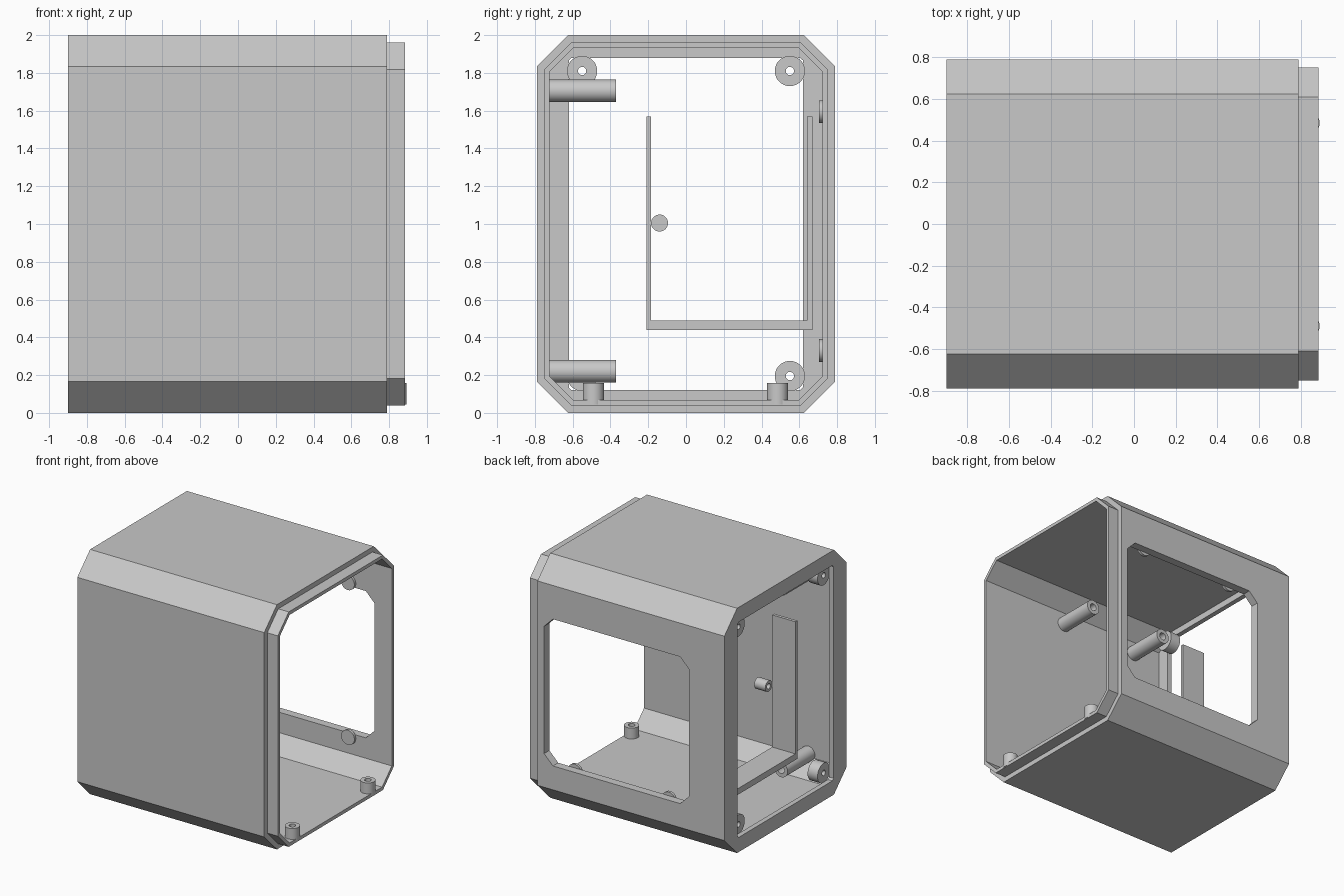
import bpy, bmesh, math
from mathutils import Matrix, Vector

cube = bpy.data.objects.get("Cube")
if cube:
    bpy.data.objects.remove(cube, do_unlink=True)

grey = bpy.data.materials.new("plain grey")
grey.use_nodes = True
colour = (0.58, 0.58, 0.58, 1)
grey.diffuse_color = colour
next(n for n in grey.node_tree.nodes if n.type == 'BSDF_PRINCIPLED').inputs["Base Color"].default_value = colour


def finish(name, bm, smooth=False):
    bmesh.ops.recalc_face_normals(bm, faces=bm.faces)
    mesh = bpy.data.meshes.new(name)
    bm.to_mesh(mesh)
    bm.free()
    mesh.materials.append(grey)
    obj = bpy.data.objects.new(name, mesh)
    bpy.context.collection.objects.link(obj)
    bpy.ops.object.select_all(action='DESELECT')
    obj.select_set(True)
    bpy.context.view_layer.objects.active = obj
    if smooth:
        bpy.ops.object.shade_smooth_by_angle(angle=math.radians(35))
    return obj


def octagon(w, h, c):
    """Rectangle of half sizes w, h with its corners cut by c."""
    quarter = [(w, h - c), (w - c, h)]
    pts = quarter + [(-a, b) for a, b in reversed(quarter)]
    return pts + [(-a, -b) for a, b in pts]


def box(name, x, y, z):
    bm = bmesh.new()
    bmesh.ops.create_cube(bm, size=1)
    for v in bm.verts:
        v.co = [lo + (hi - lo) * (c + 0.5) for c, (lo, hi) in zip(v.co, (x, y, z))]
    return finish(name, bm)


def turned(name, start, axis, length, radius, hole=0, depth=0):
    """Cylinder from start along axis, with an optional hole in its far end."""
    profile = [(0, 0), (radius, 0), (radius, length)]
    if not hole:
        profile.append((0, length))
    elif depth >= length:
        profile = [(hole, 0), (radius, 0), (radius, length), (hole, length), (hole, 0)]
    else:
        profile += [(hole, length), (hole, length - depth), (0, length - depth)]
    bm = bmesh.new()
    verts = [bm.verts.new((r, 0, t)) for r, t in profile]
    edges = [bm.edges.new(pair) for pair in zip(verts, verts[1:])]
    bmesh.ops.spin(bm, geom=verts + edges, axis=(0, 0, 1), cent=(0, 0, 0),
                   angle=math.tau, steps=32)
    bmesh.ops.remove_doubles(bm, verts=bm.verts, dist=0.0001)
    turn = Vector((0, 0, 1)).rotation_difference(Vector(axis)).to_matrix().to_4x4()
    bm.transform(Matrix.Translation(start) @ turn)
    return finish(name, bm, True)


# Housing: rings of eight points, outside, stepped lip, inside and end flange
def wall(inset):
    return octagon(0.79 - inset, 1 - inset, 0.165 - 0.586 * inset)


opening = octagon(0.62, 0.88, 0.015)
rings = [(-0.9, wall(0)), (0.79, wall(0)), (0.79, wall(0.04)), (0.885, wall(0.04)),
         (0.885, wall(0.068)), (-0.86, wall(0.068)), (-0.86, opening), (-0.9, opening)]
bm = bmesh.new()
loops = [[bm.verts.new((x, y, z + 1)) for y, z in pts] for x, pts in rings]
for a, b in zip(loops, loops[1:] + loops[:1]):
    for i in range(8):
        j = (i + 1) % 8
        bm.faces.new((a[i], a[j], b[j], b[i]))
housing = finish("housing", bm)

# Window cut through the back wall
bm = bmesh.new()
near, far = ([bm.verts.new((x + 0.075, y, z + 0.96)) for x, z in octagon(0.655, 0.6, 0.08)]
             for y in (0.6, 0.9))
bm.faces.new(near)
bm.faces.new(far)
for i in range(8):
    j = (i + 1) % 8
    bm.faces.new((near[i], near[j], far[j], far[i]))
cutter = finish("window_cutter", bm)
cutter.hide_render = True
bpy.context.view_layer.objects.active = housing
cut = housing.modifiers.new("window", 'BOOLEAN')
cut.operation = 'DIFFERENCE'
cut.solver = 'EXACT'
cut.object = cutter
bpy.ops.object.modifier_apply(modifier=cut.name)
bpy.data.objects.remove(cutter, do_unlink=True)

# Screw bosses in the corners of the end flange
for y in (-0.55, 0.55):
    for z in (0.195, 1.81):
        turned("flange_boss", (-0.86, y, z), (1, 0, 0), 0.09, 0.08, 0.022, 0.09)

# Standoffs on the front wall
for x in (-0.6, 0.1):
    for z in (0.22, 1.705):
        turned("front_standoff", (x, -0.725, z), (0, 1, 0), 0.355, 0.06, 0.03, 0.2)

# Round pads around the window
for x in (-0.35, 0.5):
    for z in (0.33, 1.595):
        turned("window_pad", (x, 0.725, z), (0, -1, 0), 0.022, 0.06)

# Screw bosses on the floor at the open lip
for y in (-0.49, 0.485):
    turned("floor_boss", (0.835, y, 0.045), (0, 0, 1), 0.112, 0.056, 0.025, 0.09)

# Tray holder: two side plates, a base and a small peg
depth = (-0.86, -0.65)
box("holder_front_plate", depth, (-0.21, -0.185), (0.49, 1.57))
box("holder_back_plate", depth, (0.64, 0.67), (0.49, 1.57))
box("holder_base", depth, (-0.21, 0.67), (0.44, 0.49))
turned("holder_peg", (-0.55, -0.14, 1.005), (-1, 0, 0), 0.1, 0.045, 0.022, 0.08)
